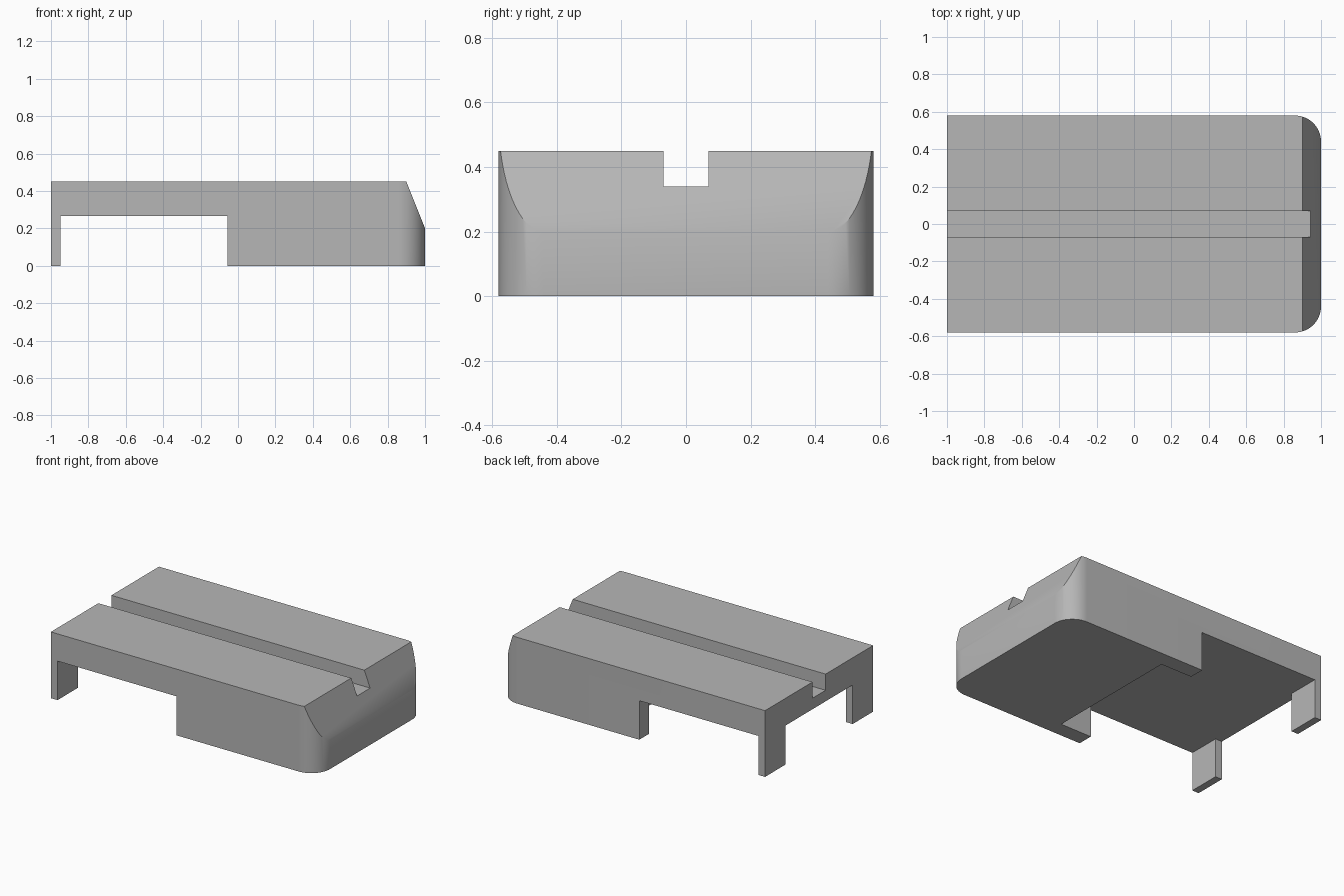
import bpy
import bmesh
from math import cos, sin, pi, radians

if "Cube" in bpy.data.objects:
    bpy.data.objects.remove(bpy.data.objects["Cube"], do_unlink=True)

HALF_W, TOP, RADIUS = 0.58, 0.45, 0.14
CEILING = 0.265

grey = bpy.data.materials.new("plain grey")
grey.use_nodes = True
colour = (0.47, 0.47, 0.47, 1)
grey.diffuse_color = colour
grey.node_tree.nodes["Principled BSDF"].inputs["Base Color"].default_value = colour


def add_object(name, bm):
    bmesh.ops.recalc_face_normals(bm, faces=bm.faces)
    mesh = bpy.data.meshes.new(name)
    bm.to_mesh(mesh)
    bm.free()
    obj = bpy.data.objects.new(name, mesh)
    bpy.context.collection.objects.link(obj)
    return obj


def make_body():
    # Plan outline with two rounded corners at the +x end
    steps = 16
    arc = [(1 - RADIUS + RADIUS * sin(a), HALF_W - RADIUS + RADIUS * cos(a))
           for a in (pi / 2 * i / steps for i in range(steps + 1))]
    outline = [(-1, HALF_W)] + arc
    outline += [(x, -y) for x, y in reversed(outline)]
    bm = bmesh.new()
    base = bm.faces.new([bm.verts.new((x, y, 0)) for x, y in outline])
    side = bmesh.ops.extrude_face_region(bm, geom=[base])["geom"]
    top = [v for v in side if isinstance(v, bmesh.types.BMVert)]
    bmesh.ops.translate(bm, verts=top, vec=(0, 0, TOP))
    # Sloping nose
    cut = bmesh.ops.bisect_plane(
        bm, geom=bm.verts[:] + bm.edges[:] + bm.faces[:], dist=1e-5,
        plane_co=(0.9, 0, TOP), plane_no=(0.25, 0, 0.1), clear_outer=True)
    bmesh.ops.holes_fill(bm, edges=[e for e in bm.edges if e.is_boundary], sides=0)
    return add_object("body", bm)


def cut_box(target, name, xs, ys, zs):
    # Subtract a box, then discard the cutter
    bm = bmesh.new()
    bmesh.ops.create_cube(bm, size=1)
    for v in bm.verts:
        v.co = [lo if c < 0 else hi for c, (lo, hi) in zip(v.co, (xs, ys, zs))]
    cutter = add_object(name, bm)
    cutter.hide_render = True
    mod = target.modifiers.new(name, "BOOLEAN")
    mod.operation = "DIFFERENCE"
    mod.solver = "EXACT"
    mod.object = cutter
    bpy.context.view_layer.objects.active = target
    bpy.ops.object.modifier_apply(modifier=mod.name)
    bpy.data.objects.remove(cutter, do_unlink=True)


body = make_body()
# Groove along the top
cut_box(body, "top_groove", (-1.2, 1.2), (-0.07, 0.07), (0.34, 0.6))
# Open space behind the block, leaving a thin end wall
cut_box(body, "side_opening", (-0.95, -0.055), (-1, 1), (-0.2, CEILING))
# Recess in the block between two side tabs
cut_box(body, "block_recess", (-0.2, 0.18), (-0.475, 0.475), (-0.2, CEILING))
# Gap in the end wall between two legs
cut_box(body, "leg_gap", (-1.2, -0.8), (-0.36, 0.36), (-0.2, CEILING))

body.data.materials.clear()
body.data.materials.append(grey)
for face in body.data.polygons:
    face.material_index = 0
bpy.ops.object.select_all(action="DESELECT")
body.select_set(True)
bpy.context.view_layer.objects.active = body
bpy.ops.object.shade_smooth_by_angle(angle=radians(30))
